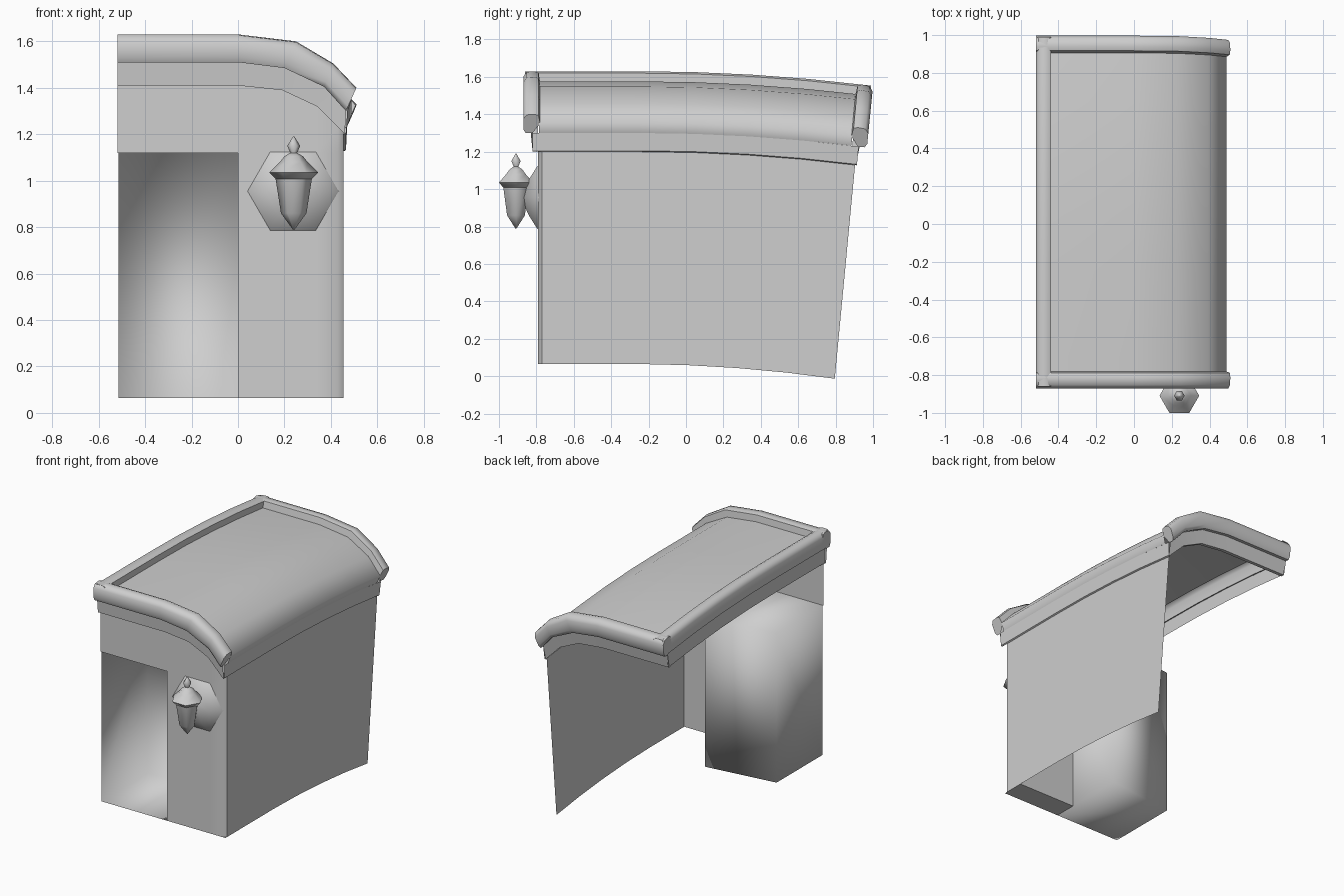
import bpy, bmesh, math
from mathutils import Vector

if "Cube" in bpy.data.objects:
    bpy.data.objects.remove(bpy.data.objects["Cube"])

stone = bpy.data.materials.new("pale grey")
stone.diffuse_color = (0.62, 0.62, 0.62, 1)
stone.use_nodes = True
stone.node_tree.nodes["Principled BSDF"].inputs["Base Color"].default_value = stone.diffuse_color

YS = [-0.7, -0.25, 0.05, 0.35, 0.65]          # stations along the length


def bend(p):
    """Sag and lean the rear of the building."""
    x, y, z = p
    d = max(0.0, y + 0.25)
    return (x, y + 0.1 * (z - 1.63) * d / 1.25, z - 0.05 * d * d - 0.006 * d * (z < 0.5))


def finish(name, bm, angle):
    bmesh.ops.remove_doubles(bm, verts=bm.verts, dist=0.0005)
    me = bpy.data.meshes.new(name)
    bm.to_mesh(me)
    bm.free()
    ob = bpy.data.objects.new(name, me)
    bpy.context.collection.objects.link(ob)
    me.materials.append(stone)
    bpy.ops.object.select_all(action='DESELECT')
    ob.select_set(True)
    bpy.context.view_layer.objects.active = ob
    bpy.ops.object.shade_smooth_by_angle(angle=math.radians(angle))
    return ob


def sheet(name, rows, flip=False, caps=False, angle=50):
    """Grid surface from rows of points, with optional end caps."""
    bm = bmesh.new()
    g = [[bm.verts.new(bend(p)) for p in r] for r in rows]
    for a, b in zip(g, g[1:]):
        for j in range(len(a) - 1):
            f = [a[j], a[j + 1], b[j + 1], b[j]]
            bm.faces.new(f[::-1] if flip else f)
    if caps:
        ends = [[r[0] for r in g], [r[-1] for r in g][::-1]]
        for f in ends:
            bm.faces.new(f[::-1] if flip else f)
    return finish(name, bm, angle)


def polys(name, faces, angle):
    bm = bmesh.new()
    for f in faces:
        bm.faces.new([bm.verts.new(p) for p in f])
    return finish(name, bm, angle)


# Arched profiles (x, z): trim bottom, eave bottom, eave top
BAND = [(-0.52, 1.41), (0, 1.41), (0.19, 1.39), (0.34, 1.32), (0.46, 1.20)]
LOW = [(-0.52, 1.51), (0, 1.51), (0.20, 1.485), (0.37, 1.405), (0.465, 1.30)]
TOP = [(-0.52, 1.63), (0, 1.63), (0.25, 1.60), (0.41, 1.505), (0.51, 1.40)]


def mix(a, b, t):
    return [(p[0] + (q[0] - p[0]) * t, p[1] + (q[1] - p[1]) * t) for p, q in zip(a, b)]


def at_y(curve, y):
    return [(x, y, z) for x, z in curve]


def arch_z(x):
    for (x0, z0), (x1, z1) in zip(BAND, BAND[1:]):
        if x <= x1:
            return z0 + (z1 - z0) * (x - x0) / (x1 - x0)
    return BAND[-1][1]


# Front pier and right wall in one sheet, rounded at the corner
plan = [(0, -0.79), (0.1, -0.79), (0.19, -0.79), (0.34, -0.79), (0.43, -0.79), (0.455, -0.77)]
plan += [(0.455, y) for y in YS + [0.945]]
sheet("front_pier_and_side_wall", [
    [(x, y, 0.065) for x, y in plan],
    [(x, y, 1.12) for x, y in plan],
    [(x, y, arch_z(x)) for x, y in plan]])

# Wall above the doorway
sheet("door_lintel", [[(x, -0.79, z) for x in (-0.52, 0)] for z in (1.12, 1.41)])

# Inner face and underside of the pier
sheet("pier_inner_face", [
    [(0, -0.79, 0.065), (0.455, -0.79, 0.065)],
    [(0, -0.63, 0.065), (0.455, -0.63, 0.065)],
    [(0, -0.63, 1.25), (0.455, -0.63, 1.25)]], flip=True)

# Doorway alcove: three walls, floor and ceiling, open at the front
A = [(-0.515, -0.79), (-0.515, -0.275), (0, -0.21), (0, -0.79)]
lo = [(x, y, 0.065) for x, y in A]
hi = [(x, y, 1.12) for x, y in A]
alcove = [[lo[i], lo[i + 1], hi[i + 1], hi[i]] for i in range(3)]
polys("door_alcove", alcove + [lo[::-1], hi], 179)

# Front and rear eaves (rolled edge) and the trim bands below them
EAVE = [(0.04, 0.0), (0.078, 0.0), (0.09, 0.2), (0.09, 0.75), (0.072, 0.97),
        (0.03, 1.0), (0.008, 0.93), (0.0, 0.5)]
for side, y0, sgn in (("front", -0.78, -1), ("rear", 0.91, 1)):
    back = sgn > 0
    sheet(side + "_eave", [at_y(mix(LOW, TOP, t), y0 + sgn * d) for d, t in EAVE],
          flip=back, caps=True, angle=60)
    sheet(side + "_trim", [at_y(BAND, y0 + sgn * 0.01), at_y(BAND, y0 + sgn * 0.04),
                           at_y(LOW, y0 + sgn * 0.05)], flip=back)

# Left eave and trim
ends = [-0.86] + YS + [0.99]
LEFT = [(-0.505, 1.51), (-0.52, 1.515), (-0.52, 1.60), (-0.505, 1.628),
        (-0.46, 1.63), (-0.44, 1.62), (-0.44, 1.575)]
sheet("left_eave", [[(x, y, z) for y in ends] for x, z in LEFT], flip=True, angle=60)
ends = [-0.82] + YS + [0.955]
sheet("left_trim", [[(-0.513, y, z) for y in ends] for z in (1.41, 1.51)], flip=True)

# Right trim under the roof edge
RIGHT = [(0.455, 1.20), (0.465, 1.205), (0.47, 1.30)]
sheet("right_trim", [[(x, y, z) for y in ends] for x, z in RIGHT])

# Sunken arched roof panel, turned down along the right side
panel = mix(LOW, TOP, 0.55)
panel[0] = (-0.44, panel[0][1])
panel += [(0.47, 1.30)]
sheet("roof_panel", [at_y(panel, y) for y in [-0.785] + YS + [0.915]], angle=70)


def lathe(name, rings, centre, axis='z', turn=0.0, angle=65):
    """Six-sided turned part; rings are (radius, distance along axis)."""
    bm = bmesh.new()
    loops = []
    for r, h in rings:
        ring = []
        for k in range(6):
            a = turn + k * math.pi / 3
            u, v = r * math.cos(a), r * math.sin(a)
            p = (u, v, h) if axis == 'z' else (u, -h, v)
            ring.append(bm.verts.new(Vector(centre) + Vector(p)))
        loops.append(ring)
    for a, b in zip(loops, loops[1:]):
        for k in range(6):
            bm.faces.new([a[k], a[(k + 1) % 6], b[(k + 1) % 6], b[k]])
    bm.faces.new(loops[0][::-1])
    bm.faces.new(loops[-1])
    bmesh.ops.recalc_face_normals(bm, faces=bm.faces)
    return finish(name, bm, angle)


# Wall lantern: domed back plate, arm, lantern body with cap, finial
lathe("lantern_back_plate", [(0.2, 0), (0.19, 0.012), (0.12, 0.05), (0.05, 0.08)],
      (0.237, -0.785, 0.955), axis='y')
lathe("lantern_arm", [(0.025, 0), (0.02, 0.09)], (0.237, -0.82, 0.955), axis='y')
lathe("lantern_body", [(0.004, 0.79), (0.055, 0.86), (0.08, 1.02)], (0.24, -0.909, 0))
lathe("lantern_cap", [(0.07, 1.0), (0.105, 1.035), (0.06, 1.08), (0.04, 1.105), (0.015, 1.12)],
      (0.24, -0.909, 0))
lathe("lantern_finial", [(0.01, 1.11), (0.028, 1.15), (0.003, 1.19)], (0.24, -0.909, 0))
